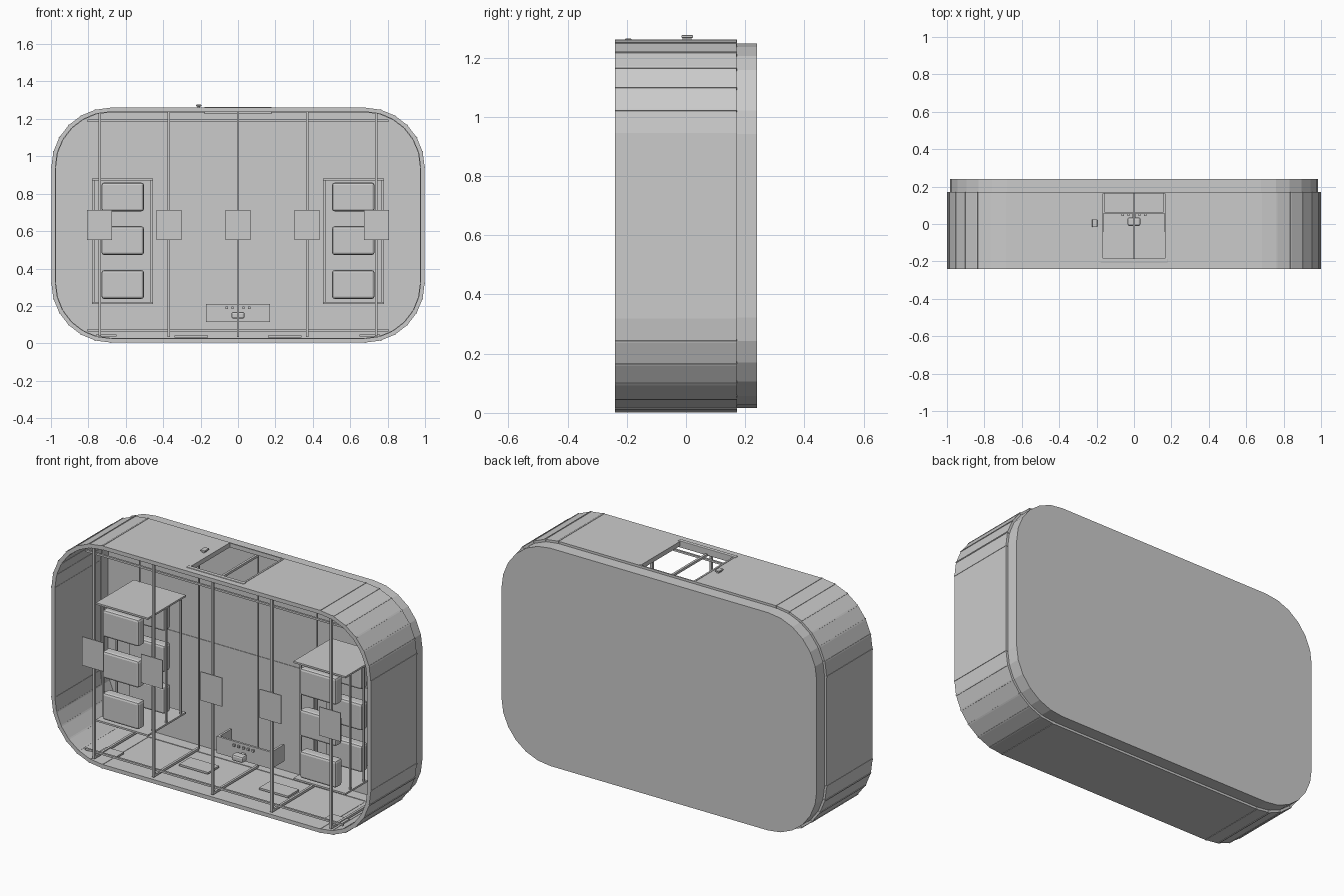
import bpy, bmesh, math

if "Cube" in bpy.data.objects:
    bpy.data.objects.remove(bpy.data.objects["Cube"])

grey = bpy.data.materials.new("light_grey")
grey.diffuse_color = (0.6, 0.6, 0.6, 1)
grey.use_nodes = True
grey.node_tree.nodes["Principled BSDF"].inputs["Base Color"].default_value = grey.diffuse_color


def finish(name, bm, bevel=0):
    bmesh.ops.recalc_face_normals(bm, faces=bm.faces)
    me = bpy.data.meshes.new(name)
    bm.to_mesh(me)
    bm.free()
    me.materials.append(grey)
    ob = bpy.data.objects.new(name, me)
    bpy.context.collection.objects.link(ob)
    if bevel:
        m = ob.modifiers.new("bevel", 'BEVEL')
        m.width = bevel
        m.segments = 2
    return ob


def prism(bm, pts, y0, y1):
    """Extrude an xz polygon along y."""
    a = [bm.verts.new((x, y0, z)) for x, z in pts]
    b = [bm.verts.new((x, y1, z)) for x, z in pts]
    bm.faces.new(a)
    bm.faces.new(b[::-1])
    n = len(pts)
    for i in range(n):
        j = (i + 1) % n
        bm.faces.new((a[i], b[i], b[j], a[j]))


def box(name, x, y, z, bevel=0):
    bm = bmesh.new()
    prism(bm, [(x[0], z[0]), (x[1], z[0]), (x[1], z[1]), (x[0], z[1])], y[0], y[1])
    return finish(name, bm, bevel)


def rod(name, a, b, t):
    """Thin square bar along one axis from a to b."""
    r = [(min(p, q) - t / 2, max(p, q) + t / 2) for p, q in zip(a, b)]
    return box(name, *r)


def loop(inset):
    """Rounded rectangle with six segments per corner, in xz."""
    pts = []
    r = 0.32 - inset
    for cx, cz, a0 in ((0.68, 0.942, 0), (-0.68, 0.942, 90), (-0.68, 0.322, 180), (0.68, 0.322, 270)):
        for k in range(7):
            a = math.radians(a0 + 15 * k)
            pts.append((cx + r * math.cos(a), cz + r * math.sin(a)))
    return pts


Y0, Y1 = -0.24, 0.17
outer, inner = loop(0.002), loop(0.024)
n = len(outer)

# shell panels, leaving the hatch open in the roof
bm = bmesh.new()
for i in range(n):
    j = (i + 1) % n
    if i == 6:
        zt, zb = outer[6][1], inner[6][1]
        for x0, x1, ya, yb in ((-0.68, -0.17, Y0, Y1), (0.17, 0.68, Y0, Y1),
                               (-0.17, 0.17, Y0, -0.2), (-0.17, 0.17, 0.163, Y1)):
            prism(bm, [(x0, zb), (x1, zb), (x1, zt), (x0, zt)], ya, yb)
    else:
        prism(bm, [outer[i], outer[j], inner[j], inner[i]], Y0, Y1)
finish("shell_panels", bm)

# raised strips at the panel joints
bm = bmesh.new()
lo, li = loop(0), loop(0.026)
for i in range(n):
    (ox, oz), (ix, iz) = lo[i], li[i]
    dx, dz = ox - ix, oz - iz
    d = math.hypot(dx, dz)
    tx, tz = -dz / d * 0.004, dx / d * 0.004
    prism(bm, [(ox + tx, oz + tz), (ox - tx, oz - tz), (ix - tx, iz - tz), (ix + tx, iz + tz)], Y0, Y1 + 0.002)
finish("joint_strips", bm)

# hollow back cover
co, ci = loop(0.015), loop(0.027)
bm = bmesh.new()
for i in range(n):
    j = (i + 1) % n
    prism(bm, [co[i], co[j], ci[j], ci[i]], Y1 - 0.005, 0.23)
finish("back_cover_rim", bm)
bm = bmesh.new()
prism(bm, co, 0.23, 0.24)
finish("back_cover_plate", bm)

# back wall seam
rod("back_wall_seam", (-0.85, 0.229, 0.63), (0.85, 0.229, 0.63), 0.004)

# frame ribs with square plates
for x in (-0.74, -0.37, 0, 0.37, 0.74):
    zl, zh = (0.045, 1.225) if abs(x) > 0.5 else (0.04, 1.23)
    rod("front_rib", (x, -0.225, zl), (x, -0.225, zh), 0.013)
    rod("floor_rib", (x, -0.225, zl), (x, 0.165, zl), 0.013)
    rod("roof_rib", (x, -0.225, zh), (x, 0.165, zh), 0.013)
    rod("back_rib", (x, 0.18, zl), (x, 0.18, zh), 0.006)
    box("rib_plate", (x - 0.067, x + 0.067), (-0.24, -0.235), (0.552, 0.714))

# long rails
for z in (0.07, 1.19):
    rod("long_rail", (-0.8, -0.21, z), (0.8, -0.21, z), 0.011)

# storage racks with bins
for s in (-1, 1):
    def span(a, b):
        return (min(s * a, s * b), max(s * a, s * b))
    for z in (0.215, 0.875):
        box("rack_shelf", span(0.455, 0.78), (-0.155, 0.185), (z - 0.005, z + 0.005))
    for x in (0.463, 0.772):
        for y in (-0.1, 0.02, 0.15):
            rod("rack_post", (s * x, y, 0.215), (s * x, y, 0.875), 0.01)
    for z in (0.238, 0.473, 0.706):
        for y in (-0.17, 0.06):
            box("storage_bin", span(0.503, 0.73), (y, y + 0.06), (z, z + 0.153), 0.013)
    # floor pads
    box("floor_pad", span(0.16, 0.34), (-0.04, 0.06), (0.032, 0.043))
    box("small_floor_pad", span(0.65, 0.76), (-0.16, -0.09), (0.036, 0.046))
    # console side brackets
    box("console_bracket", span(0.158, 0.17), (0.06, 0.17), (0.115, 0.21))

# console
box("console_panel", (-0.17, 0.17), (0.053, 0.065), (0.115, 0.21))
box("console_handle", (-0.035, 0.035), (-0.01, 0.035), (0.132, 0.168), 0.01)
rod("console_handle_stem", (0, 0.03, 0.15), (0, 0.055, 0.15), 0.02)
for k in range(-2, 3):
    rod("console_button", (k * 0.03, 0.049, 0.19), (k * 0.03, 0.053, 0.19), 0.012)

# roof hatch frame and latch
box("hatch_front_bar", (-0.18, 0.18), (-0.206, -0.184), (1.226, 1.264), 0.003)
for x in (-0.17, 0.17):
    box("hatch_side_frame", (x - 0.005, x + 0.005), (-0.19, 0.165), (1.236, 1.262))
box("latch_base", (-0.217, -0.203), (-0.012, 0.018), (1.258, 1.268))
box("latch_knob", (-0.224, -0.196), (-0.016, 0.024), (1.267, 1.276), 0.003)
